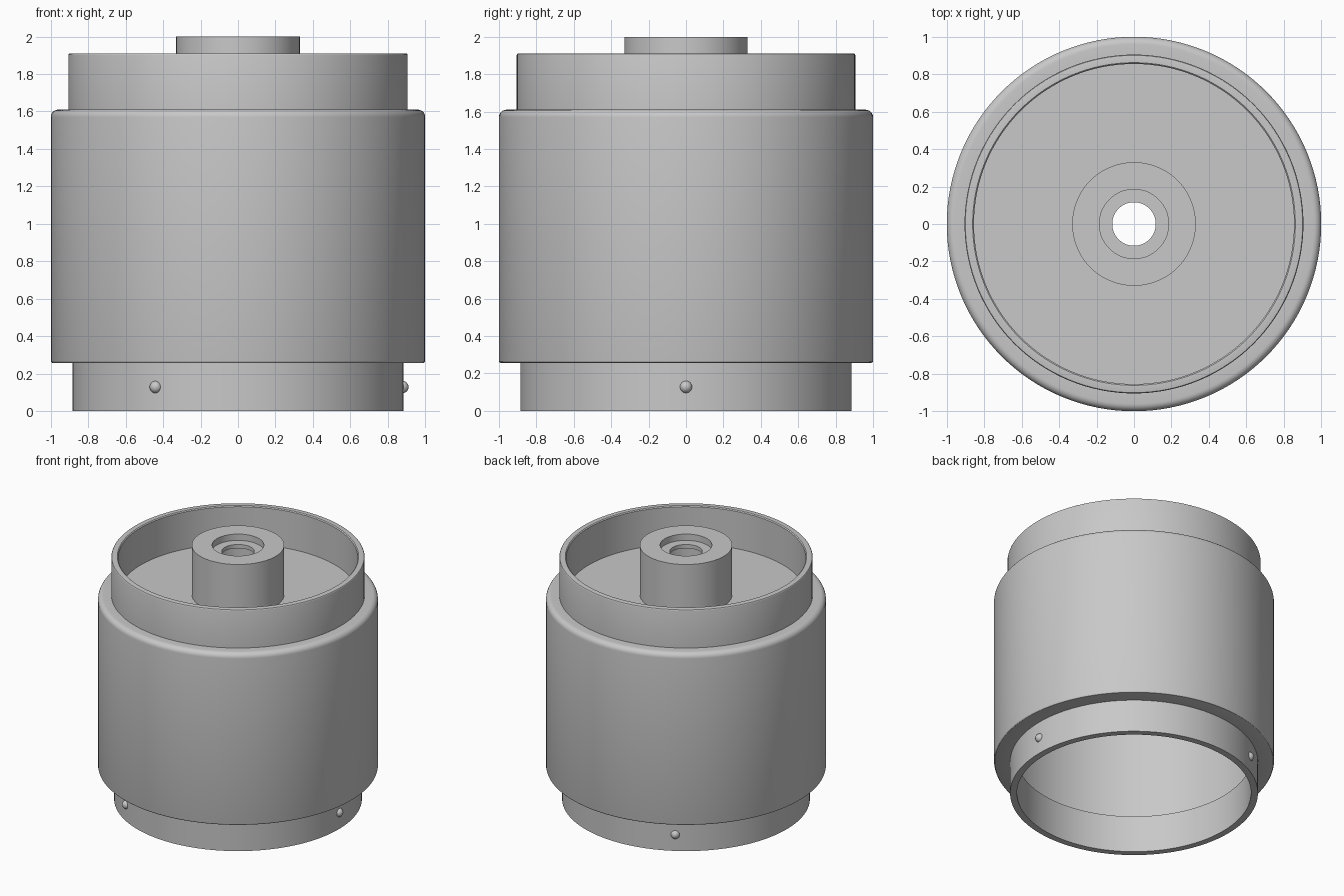
import bpy, bmesh, math

if "Cube" in bpy.data.objects:
    bpy.data.objects.remove(bpy.data.objects["Cube"])

SEG = 128
grey = bpy.data.materials.new("plain_grey")
grey.diffuse_color = (0.58, 0.58, 0.58, 1)
grey.use_nodes = True
grey.node_tree.nodes["Principled BSDF"].inputs["Base Color"].default_value = grey.diffuse_color


def finish(obj, angle=30):
    obj.data.materials.append(grey)
    bpy.ops.object.select_all(action='DESELECT')
    obj.select_set(True)
    bpy.context.view_layer.objects.active = obj
    bpy.ops.object.shade_smooth_by_angle(angle=math.radians(angle))


def fillet(cr, cz, rad, a0, a1, n=6):
    """Arc points (radius, height) for a rounded profile corner."""
    return [(cr + rad * math.cos(math.radians(a0 + (a1 - a0) * i / n)),
             cz + rad * math.sin(math.radians(a0 + (a1 - a0) * i / n)))
            for i in range(n + 1)]


def lathe(name, profile):
    """Turn a closed (radius, height) profile around the z axis."""
    bm = bmesh.new()
    rings = [[bm.verts.new((r * math.cos(2 * math.pi * s / SEG),
                            r * math.sin(2 * math.pi * s / SEG), z))
              for s in range(SEG)] for r, z in profile]
    for i, a in enumerate(rings):
        b = rings[(i + 1) % len(rings)]
        for s in range(SEG):
            t = (s + 1) % SEG
            bm.faces.new((a[s], a[t], b[t], b[s]))
    bmesh.ops.recalc_face_normals(bm, faces=bm.faces)
    me = bpy.data.meshes.new(name)
    bm.to_mesh(me)
    bm.free()
    obj = bpy.data.objects.new(name, me)
    bpy.context.collection.objects.link(obj)
    finish(obj)
    return obj


# Hollow housing: lower collar, wide body, upper rim, recessed floor, bored boss
profile = [(0.836, 0.0), (0.885, 0.0), (0.885, 0.256)]
profile += fillet(0.988, 0.268, 0.012, -90, 0, 3)      # body lower edge
profile += fillet(0.96, 1.57, 0.04, 0, 90)             # body upper edge
profile += [(0.905, 1.61)]
profile += fillet(0.897, 1.902, 0.008, 0, 90, 3)       # rim outer edge
profile += [(0.862, 1.91), (0.855, 1.903), (0.855, 1.61),   # rim inside, floor
            (0.33, 1.61), (0.33, 2.0),                 # boss
            (0.185, 2.0), (0.185, 1.95),               # counterbore
            (0.116, 1.95), (0.116, 1.92),              # thin lip around the hole
            (0.185, 1.92), (0.185, 1.56),              # wider bore below the lip
            (0.95, 1.56), (0.95, 0.29), (0.836, 0.29)]      # inner cavity
lathe("housing", profile)

# Three round locking pins on the lower collar
for k in range(3):
    a = 2 * math.pi * k / 3
    bpy.ops.mesh.primitive_uv_sphere_add(
        segments=24, ring_count=12, radius=0.033,
        location=(0.878 * math.cos(a), 0.878 * math.sin(a), 0.128))
    pin = bpy.context.object
    pin.name = f"locking_pin_{k + 1}"
    finish(pin, 60)
